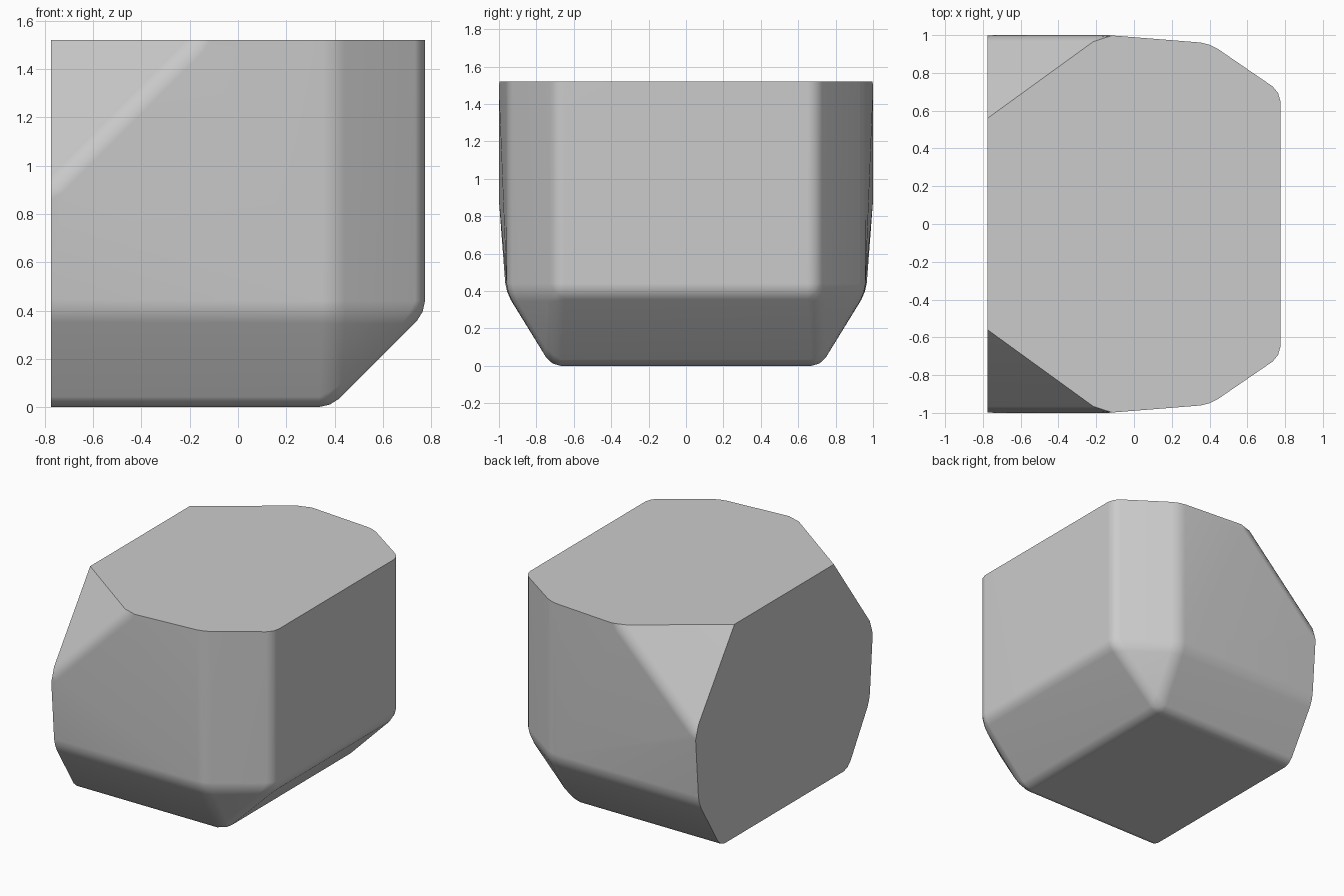
import bpy, bmesh
from math import radians

if "Cube" in bpy.data.objects:
    bpy.data.objects.remove(bpy.data.objects["Cube"])

BACK, TOP = -0.775, 1.52

# Corner points of one half of the block (mirrored across y)
half = [
    (BACK, 0.72, 0.0), (0.385, 0.72, 0.0),                       # base
    (BACK, 0.963, 0.395), (0.40, 0.957, 0.39), (0.40, 0.957, TOP),  # side wall
    (0.775, 0.70, 0.39), (0.775, 0.70, TOP),                     # end wall
    (BACK, 1.002, 0.91), (-0.165, 1.002, TOP), (BACK, 0.56, TOP),  # cut-off corner
]

bm = bmesh.new()
for x, y, z in half:
    for s in (1, -1):
        bm.verts.new((x, s * y, z))
bmesh.ops.convex_hull(bm, input=bm.verts[:])
bmesh.ops.dissolve_limit(bm, angle_limit=radians(2), verts=bm.verts[:], edges=bm.edges[:])
bmesh.ops.recalc_face_normals(bm, faces=bm.faces[:])


# Round every crease except the sharp rims of the two flat cut faces
def on_cut(e):
    return (all(abs(v.co.z - TOP) < 1e-4 for v in e.verts)
            or all(abs(v.co.x - BACK) < 1e-4 for v in e.verts))


creases = [e for e in bm.edges
           if not on_cut(e) and e.calc_face_angle(0) > radians(15)]
bmesh.ops.bevel(bm, geom=creases, offset=0.05, offset_type='OFFSET', segments=2,
                profile=0.5, affect='EDGES', clamp_overlap=True)

mesh = bpy.data.meshes.new("chamfered_block")
bm.to_mesh(mesh)
bm.free()
block = bpy.data.objects.new("chamfered_block", mesh)
bpy.context.collection.objects.link(block)

# Smooth shading with flat panels
bpy.context.view_layer.objects.active = block
block.select_set(True)
bpy.ops.object.shade_smooth_by_angle(angle=radians(32))
mod = block.modifiers.new("panel_normals", 'WEIGHTED_NORMAL')
mod.keep_sharp = True
